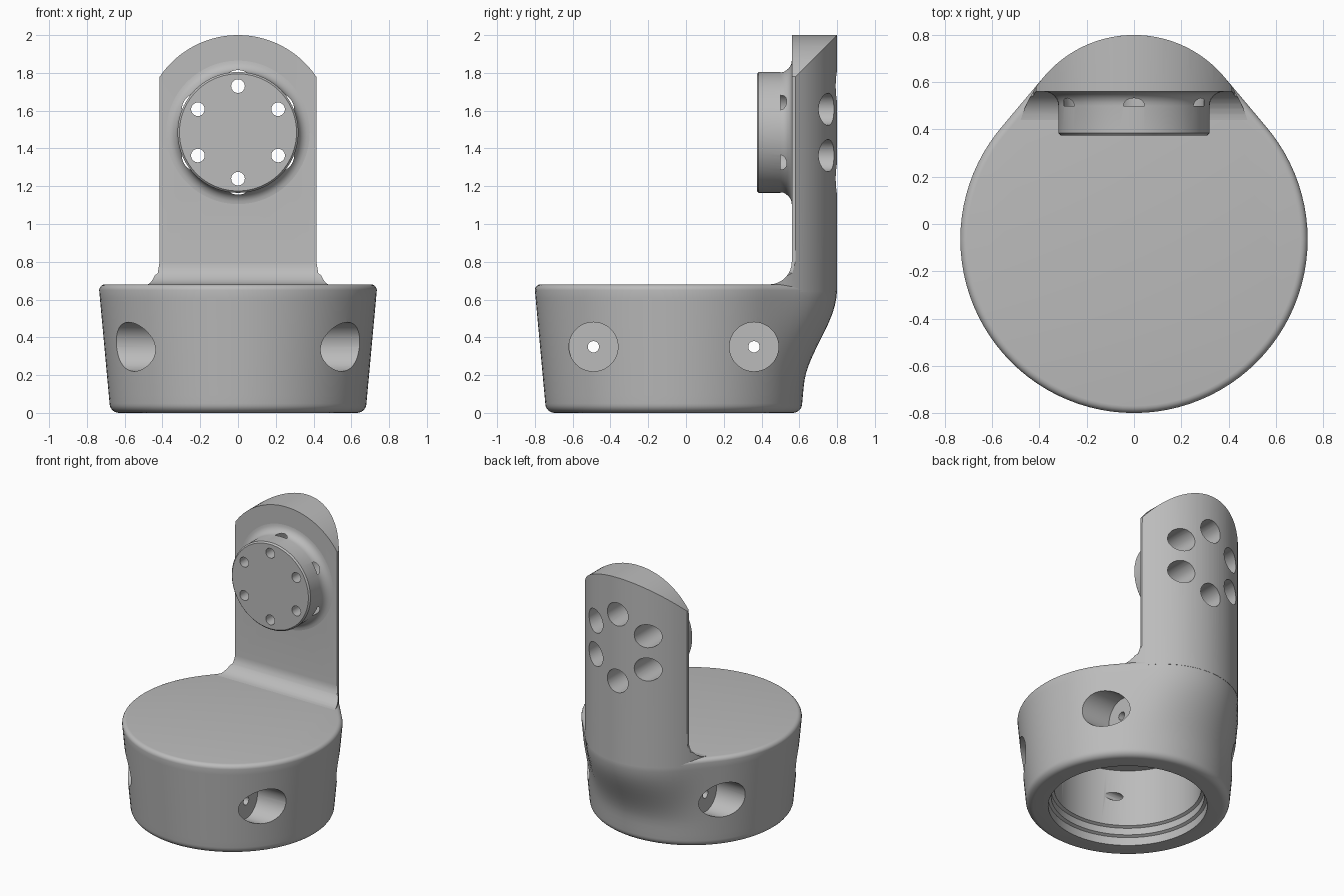
import bpy, bmesh
from math import sin, cos, pi, sqrt, acos, atan2
from mathutils import Matrix, Vector

if "Cube" in bpy.data.objects:
    bpy.data.objects.remove(bpy.data.objects["Cube"])

GREY = bpy.data.materials.new("plain_grey")
GREY.use_nodes = True
GREY.diffuse_color = (0.5, 0.5, 0.5, 1)
GREY.node_tree.nodes["Principled BSDF"].inputs["Base Color"].default_value = (0.5, 0.5, 0.5, 1)

ALONG_X = Matrix.Rotation(pi / 2, 4, 'Y')
ALONG_Y = Matrix.Rotation(-pi / 2, 4, 'X')
SEG = 96
BASE_Y, BASE_R = -0.065, 0.735      # base disc
POST_Y, POST_R = 0.3, 0.5           # rounded back of the upright
DISC_Z = 1.485                      # centre of the mounting disc


def finish(name, bm):
    bmesh.ops.recalc_face_normals(bm, faces=bm.faces)
    me = bpy.data.meshes.new(name)
    bm.to_mesh(me)
    bm.free()
    me.materials.append(GREY)
    ob = bpy.data.objects.new(name, me)
    bpy.context.collection.objects.link(ob)
    return ob


def loft(name, rings, matrix=Matrix()):
    """Closed skin over rings of equal point count, capped at both ends."""
    bm = bmesh.new()
    rows = [[bm.verts.new(matrix @ Vector(p)) for p in ring] for ring in rings]
    n = len(rows[0])
    for a, b in zip(rows, rows[1:]):
        for i in range(n):
            j = (i + 1) % n
            bm.faces.new((a[i], a[j], b[j], b[i]))
    bm.faces.new(rows[0])
    bm.faces.new(rows[-1])
    return finish(name, bm)


def lathe(name, profile, centre, turn=Matrix(), seg=SEG):
    """Solid of revolution from (radius, height) pairs."""
    rings = [[(r * cos(2 * pi * i / seg), r * sin(2 * pi * i / seg), h) for i in range(seg)]
             for r, h in profile]
    return loft(name, rings, Matrix.Translation(centre) @ turn)


def arc(cx, cy, r, a0, a1, n):
    return [(cx + r * cos(a0 + (a1 - a0) * i / n), cy + r * sin(a0 + (a1 - a0) * i / n))
            for i in range(n + 1)]


def boolean(ob, tools, operation):
    bpy.context.view_layer.objects.active = ob
    for tool in tools:
        tool.hide_render = True
        mod = ob.modifiers.new("cut", 'BOOLEAN')
        mod.operation, mod.solver, mod.object = operation, 'EXACT', tool
        bpy.ops.object.modifier_apply(modifier=mod.name)


def discard(tools):
    for tool in tools:
        bpy.data.objects.remove(tool)


# Base: round tapered drum whose back swells out to meet the upright
def swell(phi):
    d = POST_Y - BASE_Y
    ny = (BASE_R - POST_R) / d
    nx = sqrt(1 - ny * ny)
    phi = abs(phi)
    if phi > acos(ny):
        return 0
    if phi > atan2(POST_R * nx, d + POST_R * ny):
        return BASE_R / (nx * sin(phi) + ny * cos(phi)) - BASE_R
    return d * cos(phi) + sqrt(POST_R ** 2 - (d * sin(phi)) ** 2) - BASE_R


def base_ring(r, z):
    t = min(max((z - 0.15) / 0.47, 0), 1)
    s = t * t * (3 - 2 * t)
    ring = []
    for i in range(SEG):
        phi = 2 * pi * i / SEG - pi
        q = r + s * swell(phi)
        ring.append((q * sin(phi), BASE_Y + q * cos(phi), z))
    return ring


side = arc(0.63, 0.05, 0.05, -pi / 2, 0, 6)
side += [(0.68 + 0.055 * k / 14, 0.05 + 0.6 * k / 14) for k in range(1, 14)]
side += arc(BASE_R - 0.03, 0.65, 0.03, 0, pi / 2, 5)
base = loft("base", [base_ring(r, z) for r, z in side])

# Hollow underside with stepped rim, and blind side bores with pin holes
cutters = [lathe("cavity", [(0.53, -0.1), (0.53, 0.06), (0.51, 0.07), (0.51, 0.12),
                            (0.49, 0.13), (0.49, 0.55)], (0, BASE_Y, 0))]
for y in (-0.49, 0.36):
    cutters.append(lathe("pin_hole", [(0.03, -0.6), (0.03, 0.6)], (0, y, 0.35), ALONG_X, 24))
    for s in (-1, 1):
        cutters.append(lathe("bore", [(0.13, 0.41 * s), (0.13, 0.9 * s)],
                             (0, y, 0.35), ALONG_X, 48))
boolean(base, cutters, 'DIFFERENCE')
discard(cutters)

# Upright: rounded back, flat front, domed top, flared fillet at the foot
upright = lathe("upright", [(POST_R, 0.64), (POST_R, 2.1)], (0, POST_Y, 0), seg=128)
half = atan2(0.28, 0.415)
outline = arc(0, 1.5, 0.5, half, pi - half, 32)
outline += [(-0.415, 0.8), (-0.425, 0.74), (-0.5, 0.68), (-0.5, 0.6)]
outline += [(0.5, 0.6), (0.5, 0.68), (0.425, 0.74), (0.415, 0.8)]
front_shape = loft("front_shape", [[(x, y, z) for x, z in outline] for y in (0.2, 1)])
profile = [(0.56, 2.2)] + arc(0.44, 0.8, 0.12, 0, -pi / 2, 8)
profile += [(0.44, 0.6), (1.1, 0.6), (1.1, 2.2)]
side_shape = loft("side_shape", [[(x, y, z) for y, z in profile] for x in (-1, 1)])
boolean(upright, [front_shape, side_shape], 'INTERSECT')
discard([front_shape, side_shape])

# Mounting disc with a flared root
disc_profile = [(0.31, 0.375), (0.32, 0.385)]
disc_profile += arc(0.38, 0.5, 0.06, pi, pi / 2, 6) + [(0.38, 0.57)]
mounting_disc = lathe("mounting_disc", disc_profile, (0, 0, DISC_Z), ALONG_Y)

# Six screw holes, counterbored from the back
screws = []
for k in range(6):
    a = pi / 2 + k * pi / 3
    screws.append(lathe("screw_hole", [(0.036, 0.3), (0.036, 0.5), (0.085, 0.5), (0.085, 0.9)],
                        (0.245 * cos(a), 0, DISC_Z + 0.245 * sin(a)), ALONG_Y, 32))
for part in (upright, mounting_disc):
    boolean(part, screws, 'DIFFERENCE')
discard(screws)

# Smooth shading with sharp edges kept
for part in (base, upright, mounting_disc):
    bpy.ops.object.select_all(action='DESELECT')
    part.select_set(True)
    bpy.context.view_layer.objects.active = part
    bpy.ops.object.shade_smooth_by_angle()
